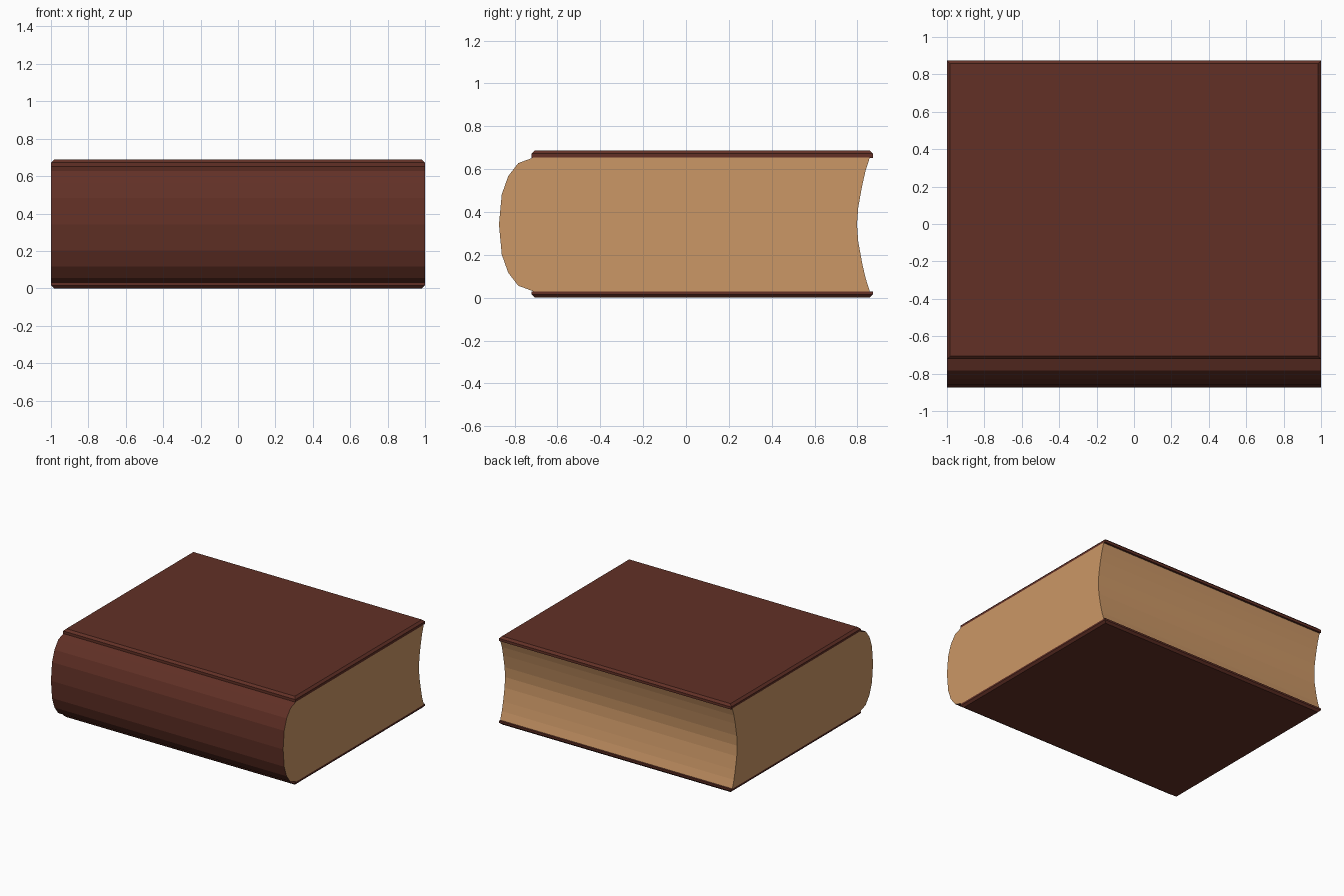
import bpy, bmesh

if "Cube" in bpy.data.objects:
    bpy.data.objects.remove(bpy.data.objects["Cube"])


def material(name, rgb):
    m = bpy.data.materials.new(name)
    m.diffuse_color = (*rgb, 1)
    m.use_nodes = True
    m.node_tree.nodes["Principled BSDF"].inputs["Base Color"].default_value = m.diffuse_color
    return m


LEATHER = material("brown leather", (0.122, 0.030, 0.0194))
PAPER = material("tan paper", (0.597, 0.310, 0.133))


def add_object(name, bm, mats):
    bmesh.ops.recalc_face_normals(bm, faces=bm.faces)
    me = bpy.data.meshes.new(name)
    bm.to_mesh(me)
    bm.free()
    for m in mats:
        me.materials.append(m)
    ob = bpy.data.objects.new(name, me)
    bpy.context.collection.objects.link(ob)
    return ob


# Page block with rounded spine and hollow fore-edge: half profile, mirrored about mid height
MID, HALF = 0.342, 0.313
spine = [(-0.71, HALF), (-0.783, 0.286), (-0.83, 0.225), (-0.86, 0.14), (-0.873, 0)]
fore = [(0.80, 0), (0.802, 0.065), (0.822, 0.16), (0.84, 0.236), (0.858, HALF)]
fore = [(0.798, 0), (0.804, 0.08), (0.822, 0.18), (0.838, 0.25), (0.858, HALF)]
left = spine + [(y, -z) for y, z in reversed(spine[:-1])]
right = [(y, -z) for y, z in reversed(fore)] + fore[1:]

bm = bmesh.new()
face = bm.faces.new([bm.verts.new((-1, y, MID + z)) for y, z in left + right])
ext = bmesh.ops.extrude_face_region(bm, geom=[face], use_keep_orig=True)
new = [g for g in ext["geom"] if isinstance(g, bmesh.types.BMVert)]
bmesh.ops.translate(bm, verts=new, vec=(2, 0, 0))
bm.normal_update()
# The curved spine side is leather, everything else paper
for f in bm.faces:
    c = f.calc_center_median()
    f.material_index = 1 if c.y < -0.7 else 0
add_object("page_block_and_spine", bm, [PAPER, LEATHER])


# Two cover boards, chamfered along the outer rim
def cover(name, z_in, z_out):
    y0, y1, c = -0.722, 0.873, 0.016
    s = 1 if z_out > z_in else -1
    bm = bmesh.new()
    rings = []
    for z, d in ((z_in, 0), (z_out - s * c, 0), (z_out, c)):
        rings.append([bm.verts.new((x, y, z)) for x, y in
                      ((-1 + d, y0 + d), (1 - d, y0 + d), (1 - d, y1 - d), (-1 + d, y1 - d))])
    for a, b in zip(rings, rings[1:]):
        for i in range(4):
            j = (i + 1) % 4
            bm.faces.new((a[i], a[j], b[j], b[i]))
    bm.faces.new(rings[0])
    bm.faces.new(rings[-1])
    add_object(name, bm, [LEATHER])


cover("front_cover", 0.652, 0.688)
cover("back_cover", 0.03, 0.0)
